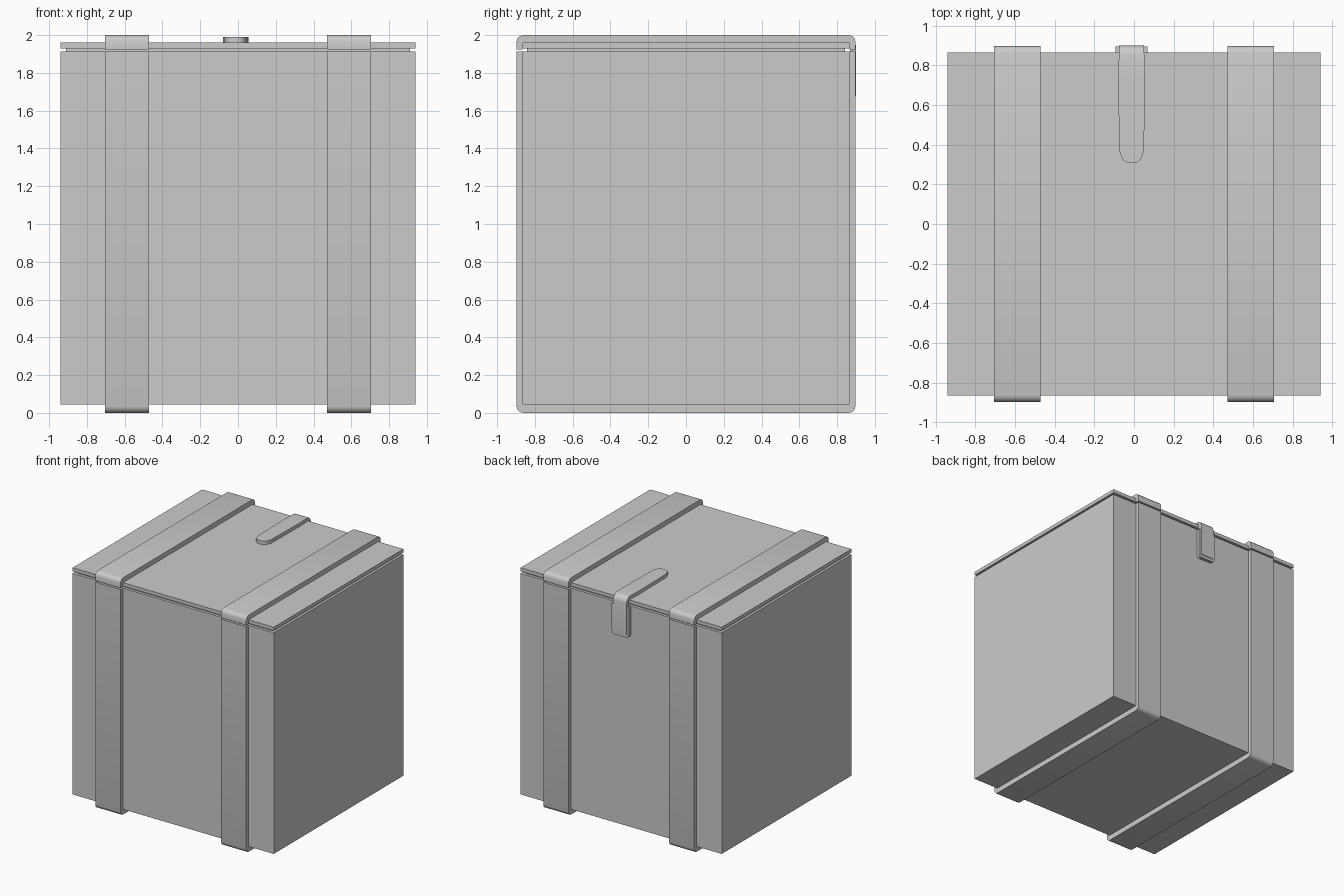
import bpy, bmesh
from math import sin, cos, pi

if "Cube" in bpy.data.objects:
    bpy.data.objects.remove(bpy.data.objects["Cube"])


def finish(name, bm):
    bmesh.ops.recalc_face_normals(bm, faces=bm.faces)
    me = bpy.data.meshes.new(name)
    bm.to_mesh(me)
    bm.free()
    ob = bpy.data.objects.new(name, me)
    bpy.context.collection.objects.link(ob)
    return ob


def box(name, hx, hy, z0, z1):
    return prism(name, [(-hy, z0), (hy, z0), (hy, z1), (-hy, z1)], -hx, hx)


def prism(name, yz, x0, x1):
    """Extrude a closed y-z outline along x."""
    bm = bmesh.new()
    f = bm.faces.new([bm.verts.new((x0, y, z)) for y, z in yz])
    r = bmesh.ops.extrude_face_region(bm, geom=[f])
    for v in r["geom"]:
        if isinstance(v, bmesh.types.BMVert):
            v.co.x = x1
    return finish(name, bm)


def arc(cy, cz, r, a0, a1, n=3):
    return [(cy + r * cos(a0 + (a1 - a0) * i / n),
             cz + r * sin(a0 + (a1 - a0) * i / n)) for i in range(n + 1)]


# crate body, recessed lip and lid
W, D = 0.94, 0.865
box("crate_body", W, D, 0.045, 1.913)
box("lid_lip", 0.91, 0.842, 1.90, 1.94)
box("lid", W, D, 1.93, 1.96)

# straps, split at the lid gap, with rounded corners
O, R = 0.897, 0.035
lower = ([(-D, 1.913), (-O, 1.913)] + arc(-O + R, R, R, pi, 1.5 * pi)
         + arc(O - R, R, R, 1.5 * pi, 2 * pi)
         + [(O, 1.913), (D, 1.913), (D, 0.045), (-D, 0.045)])
upper = ([(D, 1.925), (O, 1.925)] + arc(O - R, 2 - R, R, 0, pi / 2)
         + arc(-O + R, 2 - R, R, pi / 2, pi)
         + [(-O, 1.925), (-D, 1.925), (-D, 1.96), (D, 1.96)])
for side, x0, x1 in (("left", -0.705, -0.47), ("right", 0.47, 0.705)):
    prism("body_strap_" + side, lower, x0, x1)
    prism("lid_strap_" + side, upper, x0, x1)

# latch tongue: stations of outer (y, z), inner (y, z), half width
CX = -0.012
stations = [((y, 1.99), (y, 1.955), w) for y, w in
            ((0.31, 0.025), (0.325, 0.046), (0.37, 0.062), (0.74, 0.068), (0.85, 0.064))]
for (y, z), i in zip(arc(0.85, 1.94, 0.05, pi / 2, 0, 4),
                     arc(0.85, 1.94, 0.017, pi / 2, 0, 4)):
    stations.append(((y, z), i, 0.063))
stations.append(((0.90, 1.675), (0.867, 1.675), 0.063))
del stations[5]
bm = bmesh.new()
rings = []
for o, i, w in stations:
    rings.append([bm.verts.new((CX + sx * w, *p))
                  for sx, p in ((-1, o), (1, o), (1, i), (-1, i))])
for a, b in zip(rings, rings[1:]):
    for k in range(4):
        bm.faces.new((a[k], a[(k + 1) % 4], b[(k + 1) % 4], b[k]))
bm.faces.new(rings[0])
bm.faces.new(rings[-1])
tongue = finish("latch_tongue", bm)

# latch backing plate with rounded lower corners
bm = bmesh.new()
hw, r = 0.08, 0.025
outline = ([(-hw, 1.905)] + arc(-hw + r, 1.65 + r, r, pi, 1.5 * pi)
           + arc(hw - r, 1.65 + r, r, 1.5 * pi, 2 * pi) + [(hw, 1.905)])
f = bm.faces.new([bm.verts.new((CX + x, 0.86, z)) for x, z in outline])
for v in bmesh.ops.extrude_face_region(bm, geom=[f])["geom"]:
    if isinstance(v, bmesh.types.BMVert):
        v.co.y = 0.894
finish("latch_plate", bm)

# soft bends, sharp edges
for ob in bpy.context.collection.objects:
    ob.select_set("strap" in ob.name or "latch" in ob.name)
bpy.context.view_layer.objects.active = tongue
bpy.ops.object.shade_smooth_by_angle(angle=0.7)
